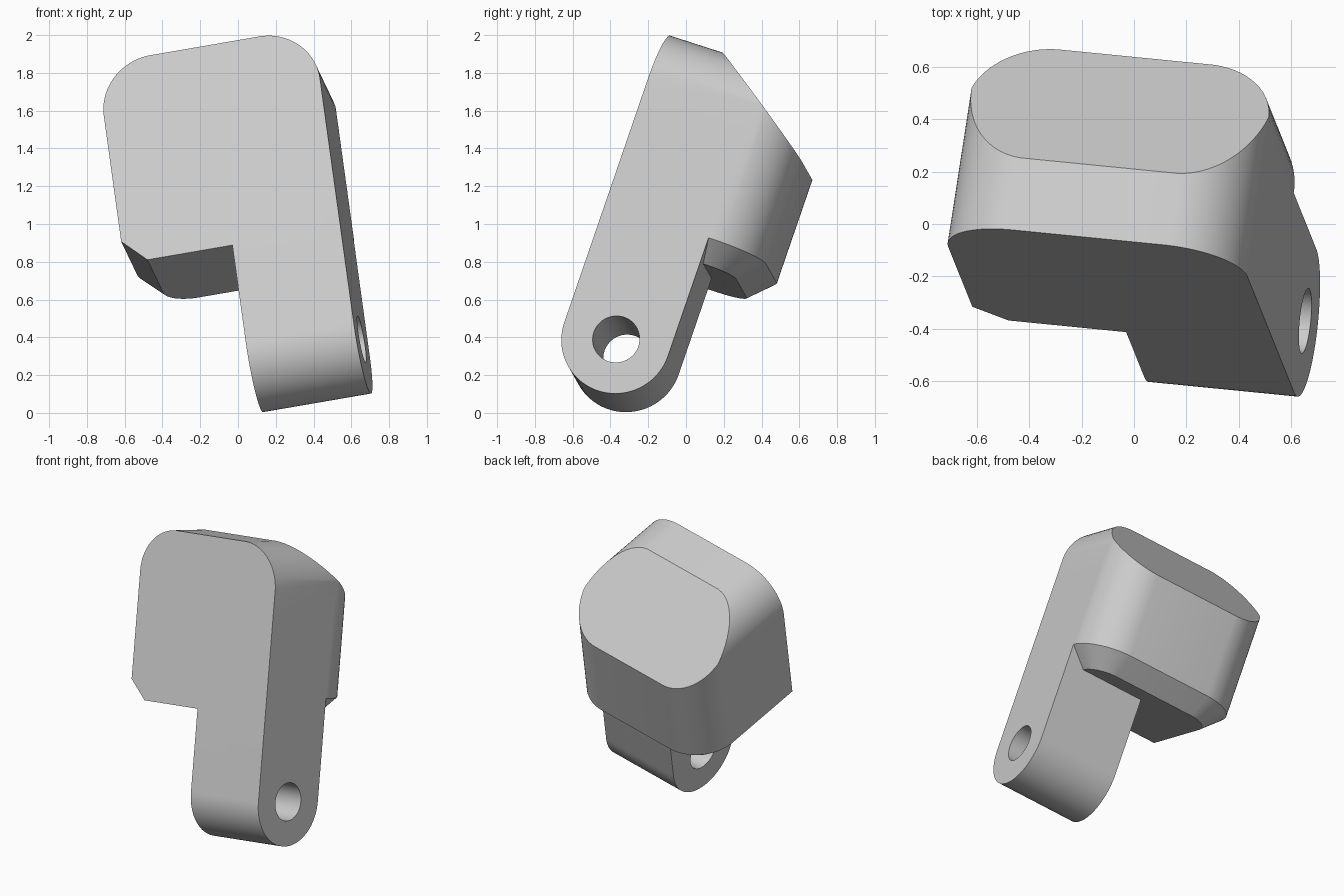
import bpy, bmesh
from math import cos, sin, pi
from mathutils import Matrix, Vector

old = bpy.data.objects.get("Cube")
if old:
    bpy.data.objects.remove(old, do_unlink=True)

# Sizes along the tilted axes: x width, y depth, z height, origin at the pivot hole
R = 0.2917
WIDTH, BACK, TOP = 4 * R, 2 * R, 1.667
BASE, CHAMFER, CUT_END = 0.542, 0.125, 1.25
STEPS = 16

# Tilted frame of the whole part
u = Vector((0.981, -0.097, 0.169)).normalized()
v = Vector((-0.129, 0.322, 0.938)).cross(u).normalized()
w = u.cross(v)
frame = Matrix.Translation((0.655, -0.37, 0.39)) @ Matrix((u, v, w)).transposed().to_4x4()

grey = bpy.data.materials.new("light_grey")
grey.use_nodes = True
colour = (0.6, 0.6, 0.6, 1)
grey.diffuse_color = colour
grey.node_tree.nodes["Principled BSDF"].inputs["Base Color"].default_value = colour


def make_object(name, bm):
    bmesh.ops.recalc_face_normals(bm, faces=bm.faces)
    mesh = bpy.data.meshes.new(name)
    bm.to_mesh(mesh)
    bm.free()
    mesh.materials.append(grey)
    ob = bpy.data.objects.new(name, mesh)
    bpy.context.collection.objects.link(ob)
    return ob


def block(bm, low, high):
    low, high = Vector(low), Vector(high)
    size = Matrix.Diagonal(high - low).to_4x4()
    bmesh.ops.create_cube(bm, size=1, matrix=Matrix.Translation((low + high) / 2) @ size)


def slice_off(bm, point, normal):
    """Remove what lies beyond a plane and cap the opening."""
    geom = bm.verts[:] + bm.edges[:] + bm.faces[:]
    cut = bmesh.ops.bisect_plane(bm, geom=geom, dist=1e-6, plane_co=point,
                                 plane_no=normal, clear_outer=True)
    edges = [e for e in cut["geom_cut"] if isinstance(e, bmesh.types.BMEdge)
             and e.is_boundary]
    if len(edges) > 2:
        bmesh.ops.holes_fill(bm, edges=edges, sides=0)


def combine(target, tool, operation):
    mod = target.modifiers.new(operation.lower(), 'BOOLEAN')
    mod.operation, mod.solver, mod.object = operation, 'EXACT', tool
    bpy.context.view_layer.objects.active = target
    bpy.ops.object.modifier_apply(modifier=mod.name)
    bpy.data.objects.remove(tool, do_unlink=True)


# Head: a block with rounded back corners, chamfered base and rounded top sides
bm = bmesh.new()
block(bm, (-WIDTH, -R, BASE), (0, BACK, TOP))
for i in range(2 * STEPS + 1):
    angle = pi * i / (2 * STEPS)
    out = Vector((cos(angle), sin(angle), 0))
    centre_x = -R if i <= STEPS else R - WIDTH
    rim = Vector((centre_x, BACK - R, BASE + CHAMFER)) + out * R
    if i % STEPS:
        slice_off(bm, rim, out)
    slice_off(bm, rim, out - Vector((0, 0, 1)))
for i in range(1, 2 * STEPS):
    if i != STEPS:
        angle = pi * i / (2 * STEPS)
        out = Vector((cos(angle), 0, sin(angle)))
        centre_x = -R if i < STEPS else R - WIDTH
        slice_off(bm, Vector((centre_x, 0, TOP - R)) + out * R, out)
# Sloping cut at the back of the head
slice_off(bm, Vector((0, 0, TOP)), Vector((0, TOP - CUT_END, BACK)))
body = make_object("bracket_body", bm)

# Leg: a square bar with a round lower end
bm = bmesh.new()
arc = [(R * cos(t), R * sin(t)) for t in (pi + pi * i / 40 for i in range(41))]
outline = arc + [(R, 1.2), (-R, 1.2)]
face = bm.faces.new([bm.verts.new((0, y, z)) for y, z in outline])
side = bmesh.ops.extrude_face_region(bm, geom=[face])["geom"]
bmesh.ops.translate(bm, vec=(-2 * R, 0, 0),
                    verts=[g for g in side if isinstance(g, bmesh.types.BMVert)])
combine(body, make_object("leg", bm), 'UNION')

# Pivot hole through the leg
bm = bmesh.new()
bmesh.ops.create_cone(bm, cap_ends=True, segments=48, radius1=0.125, radius2=0.125,
                      depth=2, matrix=Matrix.Rotation(pi / 2, 4, 'Y'))
combine(body, make_object("hole_cutter", bm), 'DIFFERENCE')

# Tilt the finished part and smooth its rounded faces
body.data.transform(frame)
bpy.ops.object.select_all(action='DESELECT')
body.select_set(True)
bpy.context.view_layer.objects.active = body
bpy.ops.object.shade_smooth_by_angle(angle=pi / 7)
